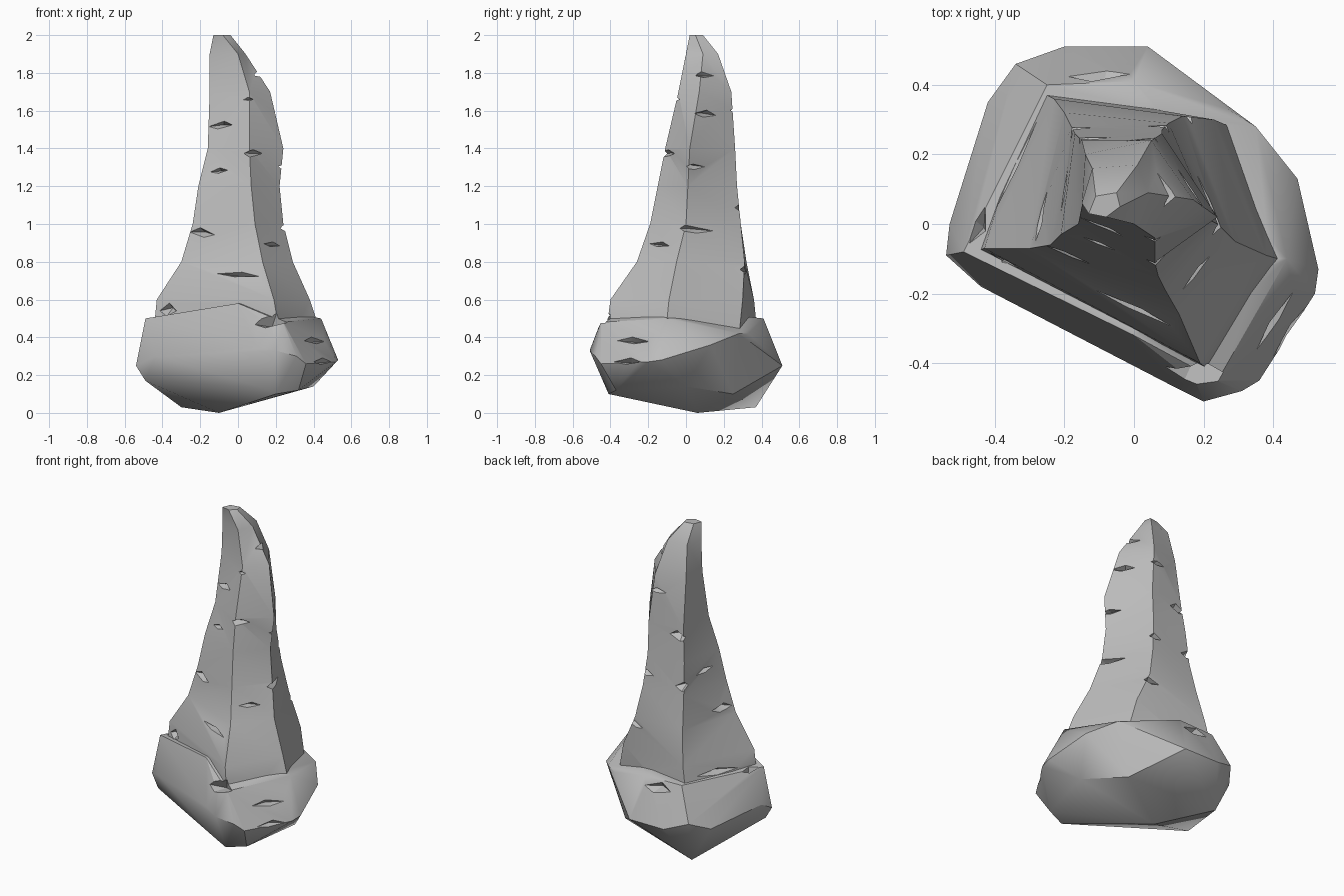
import bpy
import bmesh
import math
import random
from mathutils import Vector
from mathutils.bvhtree import BVHTree

random.seed(4)

default_cube = bpy.data.objects.get("Cube")
if default_cube:
    bpy.data.objects.remove(default_cube, do_unlink=True)


def make_material(name, colour):
    material = bpy.data.materials.new(name)
    material.use_nodes = True
    material.diffuse_color = colour
    material.node_tree.nodes["Principled BSDF"].inputs["Base Color"].default_value = colour
    return material


def make_object(name, bm):
    bmesh.ops.recalc_face_normals(bm, faces=bm.faces)
    mesh = bpy.data.meshes.new(name)
    bm.to_mesh(mesh)
    bm.free()
    obj = bpy.data.objects.new(name, mesh)
    bpy.context.collection.objects.link(obj)
    return obj


def add_hull(bm, points):
    verts = [bm.verts.new(point) for point in points]
    result = bmesh.ops.convex_hull(bm, input=verts)
    unused = {v for v in result["geom_interior"] if isinstance(v, bmesh.types.BMVert)}
    bmesh.ops.delete(bm, geom=list(unused), context="VERTS")


def apply_boolean(target, tool, operation):
    """Combine the target with the tool, then discard the tool."""
    modifier = target.modifiers.new("combine", "BOOLEAN")
    modifier.operation = operation
    modifier.solver = "EXACT"
    modifier.use_self = True
    modifier.object = tool
    depsgraph = bpy.context.evaluated_depsgraph_get()
    mesh = bpy.data.meshes.new_from_object(target.evaluated_get(depsgraph))
    target.modifiers.clear()
    target.data = mesh
    bpy.data.objects.remove(tool, do_unlink=True)


# Tapering five-ridged spire: height, then the ridge corners going round
spire_sections = [
    (.3, (-.46, -.08), (.24, -.44), (.48, -.12), (.3, .27), (-.29, .39)),
    (.6, (-.43, -.07), (.19, -.4), (.38, -.09), (.23, .3), (-.23, .36)),
    (.8, (-.3, -.07), (.13, -.26), (.29, -.05), (.14, .31), (-.2, .32)),
    (1, (-.24, -.06), (.09, -.19), (.24, 0), (.1, .29), (-.18, .28)),
    (1.2, (-.21, -.03), (.07, -.15), (.22, .01), (.08, .27), (-.17, .26)),
    (1.4, (-.16, 0), (.06, -.11), (.24, .02), (.08, .26), (-.15, .24)),
    (1.7, (-.15, .05), (.06, -.04), (.17, .07), (.05, .24), (-.14, .2)),
    (1.9, (-.15, .06), (0, 0), (.04, .09), (.01, .17), (-.12, .16)),
    (2, (-.13, .03), (-.08, .02), (-.04, .05), (-.05, .09), (-.11, .08)),
]
bm = bmesh.new()
rings = []
for height, *corners in spire_sections:
    rings.append([bm.verts.new((x, y, height)) for x, y in corners])
for lower, upper in zip(rings, rings[1:]):
    for i in range(len(lower)):
        j = (i + 1) % len(lower)
        bm.faces.new((lower[i], lower[j], upper[j], upper[i]))
bm.faces.new(rings[0])
bm.faces.new(rings[-1])
bmesh.ops.triangulate(bm, faces=bm.faces)
rock = make_object("rock_spire", bm)

# Chipped, faceted foot
underside = [
    (-.1, .06, 0), (-.3, .37, .03), (-.49, -.1, .17), (.14, -.41, .13),
    (.2, -.41, .1), (.4, 0, .14), (.32, -.37, .12), (.25, .25, .1),
]
girth = [
    (-.54, -.09, .25), (-.44, -.18, .3), (.1, -.46, .35), (.2, -.51, .33),
    (.31, -.48, .3), (.36, -.45, .26), (.52, -.2, .27), (.53, -.13, .28),
    (.47, .13, .36), (.35, .28, .42), (.27, .33, .42), (.04, .51, .25),
    (-.2, .51, .25), (-.34, .46, .3), (-.42, .35, .25), (-.53, 0, .3),
]
shoulder = [
    (-.49, -.08, .5), (0, -.32, .58), (.18, -.46, .46), (.24, -.45, .48),
    (.44, -.1, .5), (0, .41, .5), (-.25, .4, .5),
]
bm = bmesh.new()
add_hull(bm, underside + girth + shoulder)
foot = make_object("rock_foot", bm)
apply_boolean(rock, foot, "UNION")

# Cracks per side: position across, height, length, opening
cracks = {
    "front": [
        (-.09, 1.52, .14, .04), (.07, 1.37, .2, .04), (-.1, 1.28, .1, .03),
        (-.19, .95, .14, .05), (0, .73, .24, .03), (-.37, .54, .1, .07),
        (.17, .48, .24, .1), (.06, 1.66, .07, .02),
    ],
    "side": [
        (.08, 1.79, .16, .04), (.1, 1.58, .14, .04), (.04, 1.3, .14, .03),
        (.02, .97, .32, .04), (-.14, .89, .13, .03), (-.28, .38, .2, .04),
        (-.31, .27, .17, .04),
    ],
    "back": [
        (-.1, .45, .18, .07), (.14, .75, .12, .04), (-.17, 1.05, .1, .06),
        (.08, 1.08, .1, .04), (-.12, 1.35, .12, .06), (.03, 1.6, .12, .03),
    ],
    "far_side": [
        (.17, .52, .28, .04), (0, .5, .12, .05), (.02, .85, .16, .05),
        (.1, 1.1, .14, .03),
    ],
}
side_directions = {
    "front": Vector((0, -1, 0)), "side": Vector((1, 0, 0)),
    "back": Vector((0, 1, 0)), "far_side": Vector((-1, 0, 0)),
}
surface = bmesh.new()
surface.from_mesh(rock.data)
tree = BVHTree.FromBMesh(surface)
cutter_bm = bmesh.new()
for side, entries in cracks.items():
    outward = side_directions[side]
    across = Vector((abs(outward.y), abs(outward.x), 0))
    for offset, height, length, opening in entries:
        start = across * offset + outward * 3 + Vector((0, 0, height))
        centre, normal, _, _ = tree.ray_cast(start, -outward)
        if centre is None:
            continue
        along = normal.cross(Vector((0, 0, 1))).normalized()
        rise = along.cross(normal).normalized()
        if rise.z < 0:
            rise.negate()
        along = (along + rise * random.uniform(-.12, .12)).normalized()
        half = along * length / 2
        skew = along * length * random.uniform(-.15, .15)
        depth = normal * (.02 + opening * .5)
        add_hull(cutter_bm, [
            centre + half, centre - half,
            centre + skew + rise * opening * .6,
            centre - skew - rise * opening * .4,
            centre + normal * .04, centre - depth + rise * opening * .3,
        ])
surface.free()
crack_cutter = make_object("crack_cutter", cutter_bm)
crack_cutter.hide_render = True
apply_boolean(rock, crack_cutter, "DIFFERENCE")

# Single stone colour, soft across shallow facets and crisp on ridges
rock.data.materials.clear()
rock.data.materials.append(make_material("stone_grey", (.5, .5, .5, 1)))
bpy.ops.object.select_all(action="DESELECT")
rock.select_set(True)
bpy.context.view_layer.objects.active = rock
bpy.ops.object.shade_smooth_by_angle(angle=math.radians(28))
